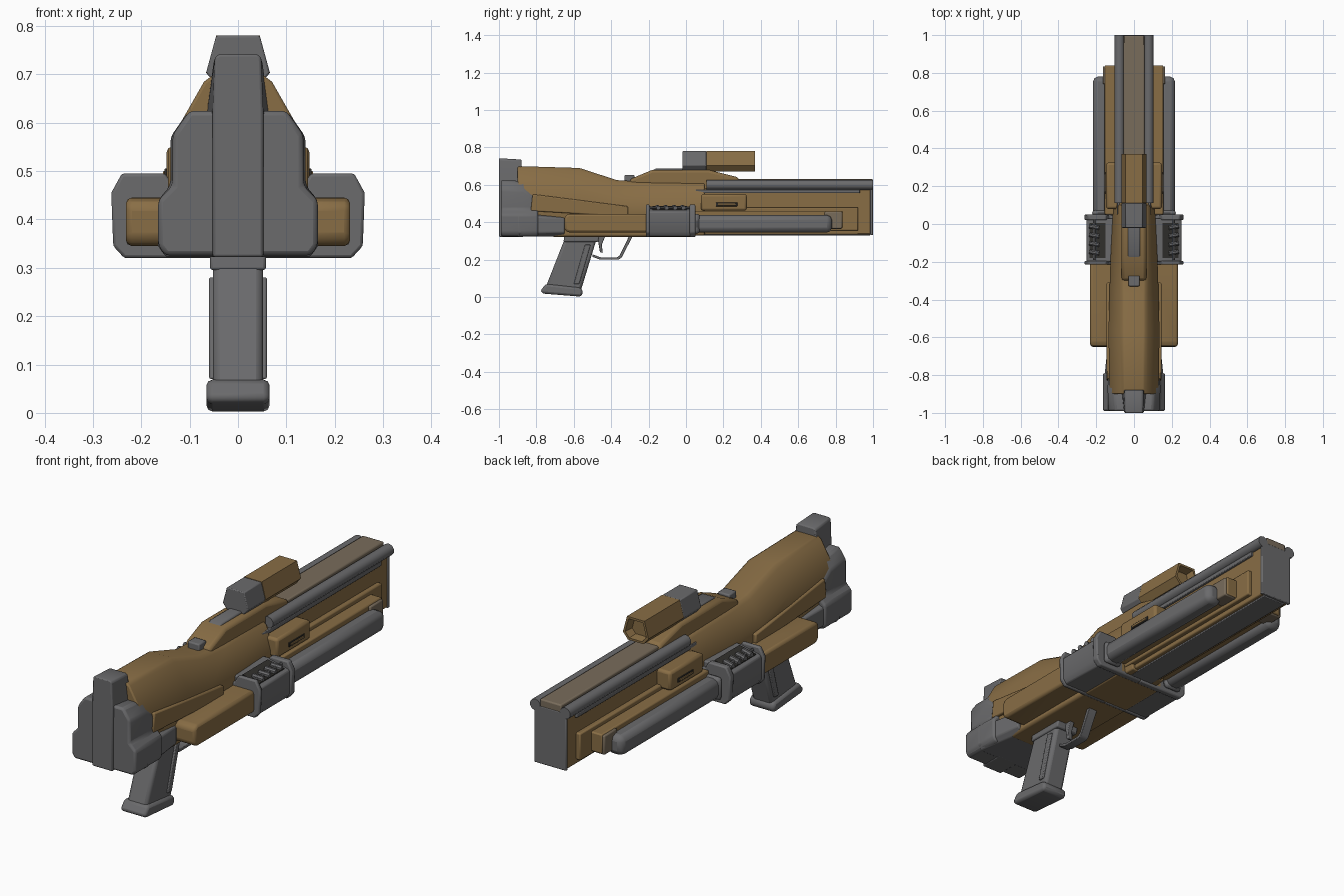
import bpy, bmesh, math
from mathutils import Vector

if "Cube" in bpy.data.objects:
    bpy.data.objects.remove(bpy.data.objects["Cube"])


def material(name, rgb):
    m = bpy.data.materials.new(name)
    m.use_nodes = True
    m.diffuse_color = (*rgb, 1)
    b = m.node_tree.nodes["Principled BSDF"]
    b.inputs["Base Color"].default_value = (*rgb, 1)
    b.inputs["Roughness"].default_value = 0.7
    return m


GREY = material("gunmetal grey", (0.145, 0.145, 0.15))
BROWN = material("bronze brown", (0.25, 0.155, 0.06))
TAUPE = material("worn taupe", (0.19, 0.15, 0.105))
DARK = material("dark recess", (0.03, 0.028, 0.025))


def loft(name, rings, mat, bevel=0.006):
    """Skin matching rings of 3D points and cap both ends."""
    bm = bmesh.new()
    vs = [[bm.verts.new(p) for p in ring] for ring in rings]
    n = len(vs[0])
    for a, b in zip(vs, vs[1:]):
        for i in range(n):
            j = (i + 1) % n
            bm.faces.new((a[i], a[j], b[j], b[i]))
    bm.faces.new(vs[0])
    bm.faces.new(vs[-1])
    bmesh.ops.recalc_face_normals(bm, faces=bm.faces)
    me = bpy.data.meshes.new(name)
    bm.to_mesh(me)
    bm.free()
    ob = bpy.data.objects.new(name, me)
    bpy.context.collection.objects.link(ob)
    me.materials.append(mat)
    if bevel:
        mod = ob.modifiers.new("soft edges", "BEVEL")
        mod.width, mod.segments, mod.limit_method = bevel, 2, "ANGLE"
        mod.angle_limit = math.radians(35)
    bpy.ops.object.select_all(action="DESELECT")
    ob.select_set(True)
    bpy.context.view_layer.objects.active = ob
    bpy.ops.object.shade_smooth_by_angle(angle=math.radians(40))
    return ob


def body(name, sections, mat, bevel=0.006):
    """Sections are (y, right half outline from bottom to top)."""
    return loft(name, [[(x, y, z) for x, z in h] + [(-x, y, z) for x, z in reversed(h)]
                       for y, h in sections], mat, bevel)


def plate(name, outline, x0, x1, mat, bevel=0.006):
    """Side outline in (y, z) given thickness in x."""
    return loft(name, [[(x, y, z) for y, z in outline] for x in (x0, x1)], mat, bevel)


def box(name, x, y, z, mat, bevel=0.006):
    return plate(name, [(y[0], z[0]), (y[1], z[0]), (y[1], z[1]), (y[0], z[1])], *x, mat, bevel)


def rod(name, start, end, r, mat, sides=10):
    a, b = Vector(start), Vector(end)
    q = (b - a).to_track_quat("Z", "Y")
    ring = [q @ Vector((r * math.cos(t), r * math.sin(t), 0))
            for t in (2 * math.pi * (i + .5) / sides for i in range(sides))]
    return loft(name, [[a + p for p in ring], [b + p for p in ring]], mat, 0)


# Stock and receiver
def shell(top, wide, crest):
    return [(wide - .02, .33), (wide, .44), (wide, top - .12), (crest, top - .015), (crest - .02, top)]


body("stock", [(-.9, shell(.7, .13, .07)), (-.57, shell(.69, .135, .075)), (-.37, shell(.625, .13, .075)),
               (-.2, shell(.615, .125, .08)), (.1, shell(.61, .11, .08))], BROWN)
plate("receiver_top", [(-.3, .56), (-.3, .63), (-.18, .68), (.12, .68), (.28, .64), (.3, .56)],
      -.065, .065, BROWN, .014)
plate("top_ridge", [(-.28, .61), (-.2, .665), (-.16, .688), (0, .688), (0, .62)], -.032, .032, GREY)
box("rear_sight", (-.03, .03), (-.33, -.275), (.6, .652), GREY)
box("lower_receiver", (-.125, .125), (-.72, .05), (.322, .43), BROWN, .012)

# Butt: shoulder plate, lower shoe and raised spine
def butt(w, top):
    return [(.15, .325), (.165, .345), (.165, .44), (w, .47), (w, top - .05), (w - .035, top)]


body("butt_plate", [(-.99, butt(.135, .625)), (-.87, butt(.14, .62)), (-.79, butt(.135, .56))], GREY, .01)
body("butt_shoe", [(-.9, [(.15, .322), (.166, .345), (.166, .435), (.13, .45)]),
                   (-.65, [(.11, .325), (.14, .345), (.14, .42), (.12, .43)])], GREY)
body("butt_spine", [(-1, [(.052, .322), (.052, .62), (.048, .735), (.04, .742)]),
                    (-.88, [(.055, .322), (.065, .62), (.05, .728), (.04, .735)])], GREY, .01)

# Barrel housing and muzzle
box("barrel_housing", (-.078, .078), (.05, .99), (.335, .58), BROWN)
box("muzzle_plate", (-.082, .082), (.985, 1), (.332, .6), GREY, .004)
box("barrel_underside", (-.06, .06), (.05, .985), (.328, .34), GREY, .003)
box("top_rail", (-.055, .055), (.2, .998), (.57, .632), TAUPE)
box("lower_step", (-.1, .1), (.05, .92), (.355, .48), BROWN)
box("side_step", (-.155, .155), (.05, .84), (.37, .46), BROWN)

# Scope with hexagonal outline and open front
def hexagon(s):
    return [(x * s, .725 + (z - .725) * s) for x, z in ((.04, .672), (.066, .703), (.045, .78))]


body("scope_rear", [(-.02, hexagon(1)), (.11, hexagon(1))], GREY, .004)
body("scope_front", [(.11, hexagon(1)), (.37, hexagon(1)), (.37, hexagon(.82)), (.33, hexagon(.7))], BROWN, 0)
box("scope_mount", (-.03, .03), (.0, .16), (.64, .69), BROWN)

# Mirrored side parts
for side, s in (("left", 1), ("right", -1)):
    def sbox(name, x, y, z, mat, bevel=.006):
        return box(f"{side}_{name}", (s * x[0], s * x[1]), y, z, mat, bevel)

    rod(f"{side}_rail_rod", (s * .077, .11, .6), (s * .077, 1, .6), .027, GREY)
    sbox("rail_strip", (.05, .09), (.05, .93), (.555, .575), GREY, .003)
    # Round-edged tube ahead of the clamp
    sbox("side_tube", (.135, .217), (.04, .78), (.345, .438), GREY, .026)
    sbox("tube_collar", (.13, .222), (.04, .075), (.338, .445), GREY, .02)
    sbox("tube_tip_bracket", (.1, .165), (.74, .835), (.365, .455), TAUPE)
    # Slotted side box
    sbox("side_box", (.07, .148), (.08, .325), (.462, .55), BROWN, .012)
    sbox("side_box_slot", (.147, .152), (.16, .275), (.485, .505), DARK, .002)
    sbox("side_box_slot_bar", (.148, .155), (.17, .265), (.49, .5), BROWN, .002)
    # Stock pods and sloped cheek panel
    plate(f"{side}_stock_pod", [(-.65, .36), (-.63, .345), (-.2, .345), (-.2, .445), (-.63, .445), (-.65, .43)],
          s * .1, s * .232, BROWN, .016)
    plate(f"{side}_cheek_panel", [(-.83, .46), (-.31, .43), (-.31, .485), (-.82, .55)],
          s * .11, s * .145, BROWN)
    # Clamp: flanges, sloped tray and coils
    flange = [(.0, .32), (.235, .32), (.258, .345), (.262, .455), (.24, .495), (.15, .495), (.13, .46), (0, .46)]
    for label, y0, y1 in (("front", .02, .05), ("rear", -.215, -.195)):
        loft(f"{side}_clamp_{label}_flange", [[(s * x, y, z) for x, z in flange] for y in (y0, y1)], GREY)
    tray = [(0, .325), (.235, .325), (.252, .35), (.252, .455), (.235, .465), (.14, .485), (0, .485)]
    loft(f"{side}_clamp_tray", [[(s * x, y, z) for x, z in tray] for y in (-.2, .03)], GREY)
    loft(f"{side}_tray_recess", [[(s * x, y, z) for x, z in ((.15, .482), (.235, .464), (.235, .469), (.15, .488))]
                                 for y in (-.18, .005)], DARK, 0)
    rod(f"{side}_coil_core", (s * .21, -.19, .478), (s * .21, .02, .478), .007, GREY, 8)
    for i in range(4):
        y = -.155 + i * .045
        rod(f"{side}_coil_{i + 1}", (s * .185, y, .482), (s * .235, y + .008, .476), .012, GREY, 8)
    # Grip side strip
    plate(f"{side}_grip_strip", [(-.6, .07), (-.57, .07), (-.51, .28), (-.54, .28)], s * .045, s * .06, GREY, .004)

# Grip, collar and foot
plate("grip", [(-.755, .04), (-.565, .025), (-.475, .32), (-.645, .32)], -.052, .052, GREY, .015)
plate("grip_collar", [(-.655, .295), (-.47, .295), (-.46, .335), (-.65, .335)], -.058, .058, GREY)
plate("grip_foot", [(-.78, .03), (-.76, .018), (-.56, .002), (-.55, .03), (-.565, .05), (-.75, .07)],
      -.065, .065, GREY, .012)

# Trigger guard and trigger
path = [(-.5, .215), (-.46, .2), (-.36, .2), (-.345, .21), (-.285, .325)]
inner = [(-.305, .325), (-.355, .222), (-.37, .212), (-.455, .212), (-.5, .228)]
plate("trigger_guard", path + inner, -.022, .022, GREY, .002)
plate("trigger", [(-.475, .33), (-.46, .24), (-.445, .235), (-.45, .28), (-.43, .33)], -.012, .012, GREY, .003)
